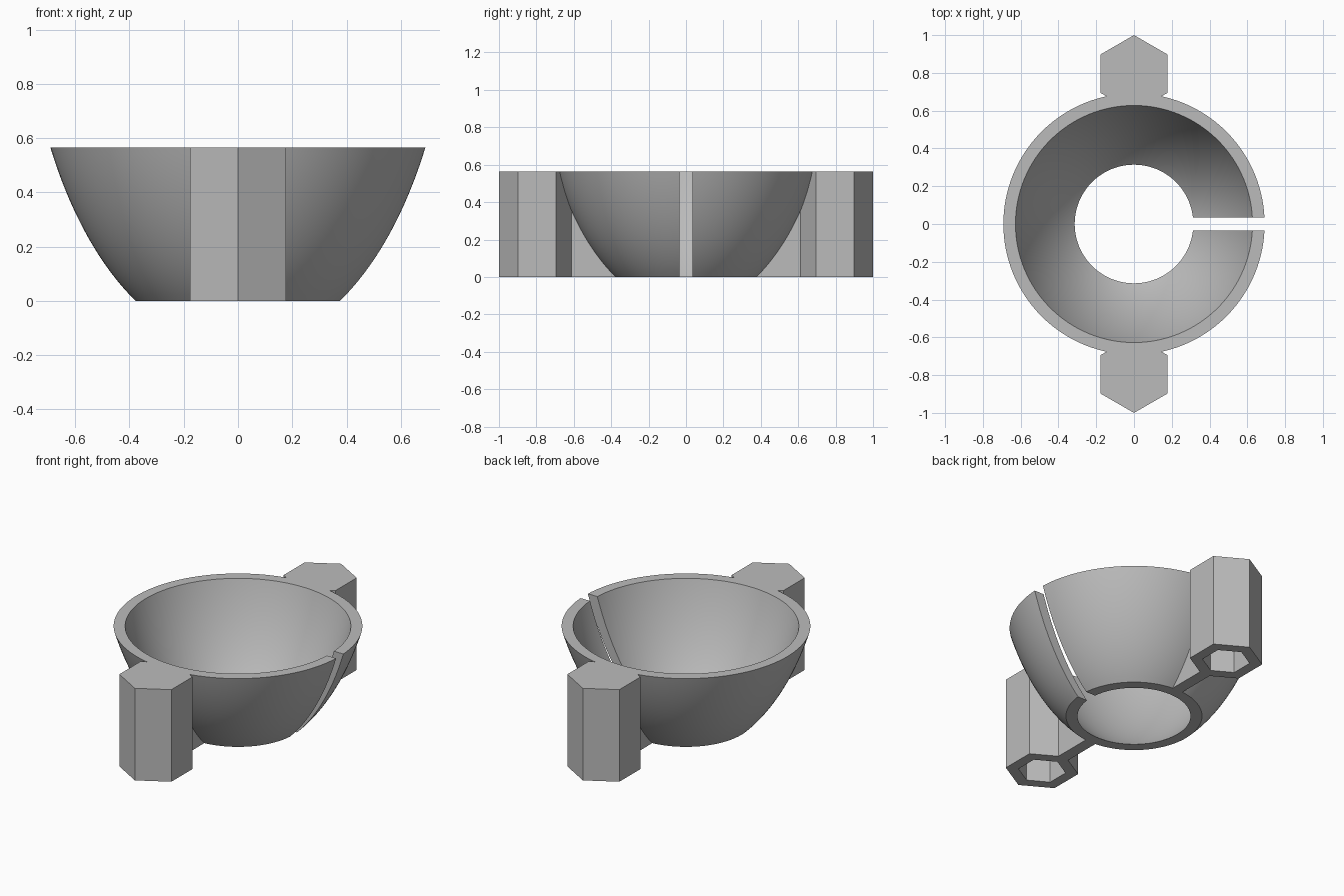
import bpy, bmesh, math

cube = bpy.data.objects.get("Cube")
if cube:
    bpy.data.objects.remove(cube, do_unlink=True)

HEIGHT = 0.565
WALL = 0.064      # bowl wall thickness
GAP = 0.035       # half width of slot and ribs
POST_Y = 0.796
POST_R = 0.204

grey = bpy.data.materials.new("plain grey")
grey.use_nodes = True
grey.diffuse_color = (0.5, 0.5, 0.5, 1)
grey.node_tree.nodes["Principled BSDF"].inputs["Base Color"].default_value = (0.5, 0.5, 0.5, 1)


def make_object(name, bm):
    bmesh.ops.recalc_face_normals(bm, faces=bm.faces)
    mesh = bpy.data.meshes.new(name)
    bm.to_mesh(mesh)
    bm.free()
    mesh.materials.append(grey)
    obj = bpy.data.objects.new(name, mesh)
    bpy.context.collection.objects.link(obj)
    return obj


def bowl_radius(z):
    return math.sqrt(0.143 + 0.767 * z - 0.307 * z * z)


def lathe(name, z0, z1, inset, steps=24, segments=128):
    """Solid of revolution that follows the bowl curve."""
    bm = bmesh.new()
    rings = []
    for i in range(steps + 1):
        z = z0 + (z1 - z0) * i / steps
        r = bowl_radius(z) - inset
        rings.append([bm.verts.new((r * math.cos(a), r * math.sin(a), z))
                      for a in (math.tau * k / segments for k in range(segments))])
    for low, high in zip(rings, rings[1:]):
        for k in range(segments):
            n = (k + 1) % segments
            bm.faces.new((low[k], low[n], high[n], high[k]))
    bm.faces.new(rings[0])
    bm.faces.new(rings[-1])
    return make_object(name, bm)


def prism(name, outline, z0, z1):
    bm = bmesh.new()
    face = bm.faces.new([bm.verts.new((x, y, z0)) for x, y in outline])
    top = bmesh.ops.extrude_face_region(bm, geom=[face])["geom"]
    bmesh.ops.translate(bm, vec=(0, 0, z1 - z0),
                        verts=[v for v in top if isinstance(v, bmesh.types.BMVert)])
    return make_object(name, bm)


def hexagon(radius, y):
    angles = [math.radians(90 + 60 * k) for k in range(6)]
    return [(radius * math.cos(a), y + radius * math.sin(a)) for a in angles]


def box(x0, x1, y0, y1):
    return [(x0, y0), (x1, y0), (x1, y1), (x0, y1)]


def combine(target, tool, operation):
    bpy.context.view_layer.objects.active = target
    mod = target.modifiers.new(operation.lower(), "BOOLEAN")
    mod.operation = operation
    mod.solver = "EXACT"
    mod.object = tool
    bpy.ops.object.modifier_apply(modifier=mod.name)
    bpy.data.objects.remove(tool, do_unlink=True)


# Solid bowl body with a rib and hexagonal post at front and back
bowl = lathe("slotted_bowl", 0, HEIGHT, 0)
for side in (-1, 1):
    post = prism("post", hexagon(POST_R, side * POST_Y), 0, HEIGHT)
    rib = prism("rib", box(-GAP, GAP, *sorted((side * 0.25, side * 0.64))), 0, HEIGHT)
    combine(post, rib, "UNION")
    combine(bowl, post, "UNION")

# Hollow interior, open at both ends
combine(bowl, lathe("cavity", -0.05, HEIGHT + 0.05, WALL), "DIFFERENCE")

# Slot through the left wall
combine(bowl, prism("slot", box(0.1, 0.9, -GAP, GAP), -0.1, HEIGHT + 0.1), "DIFFERENCE")

# Hexagonal sockets under the posts
for side in (-1, 1):
    combine(bowl, prism("socket", hexagon(0.133, side * POST_Y), -0.1, HEIGHT - WALL), "DIFFERENCE")

bpy.ops.object.select_all(action="DESELECT")
bowl.select_set(True)
bpy.context.view_layer.objects.active = bowl
bpy.ops.object.shade_smooth_by_angle(angle=math.radians(25))
